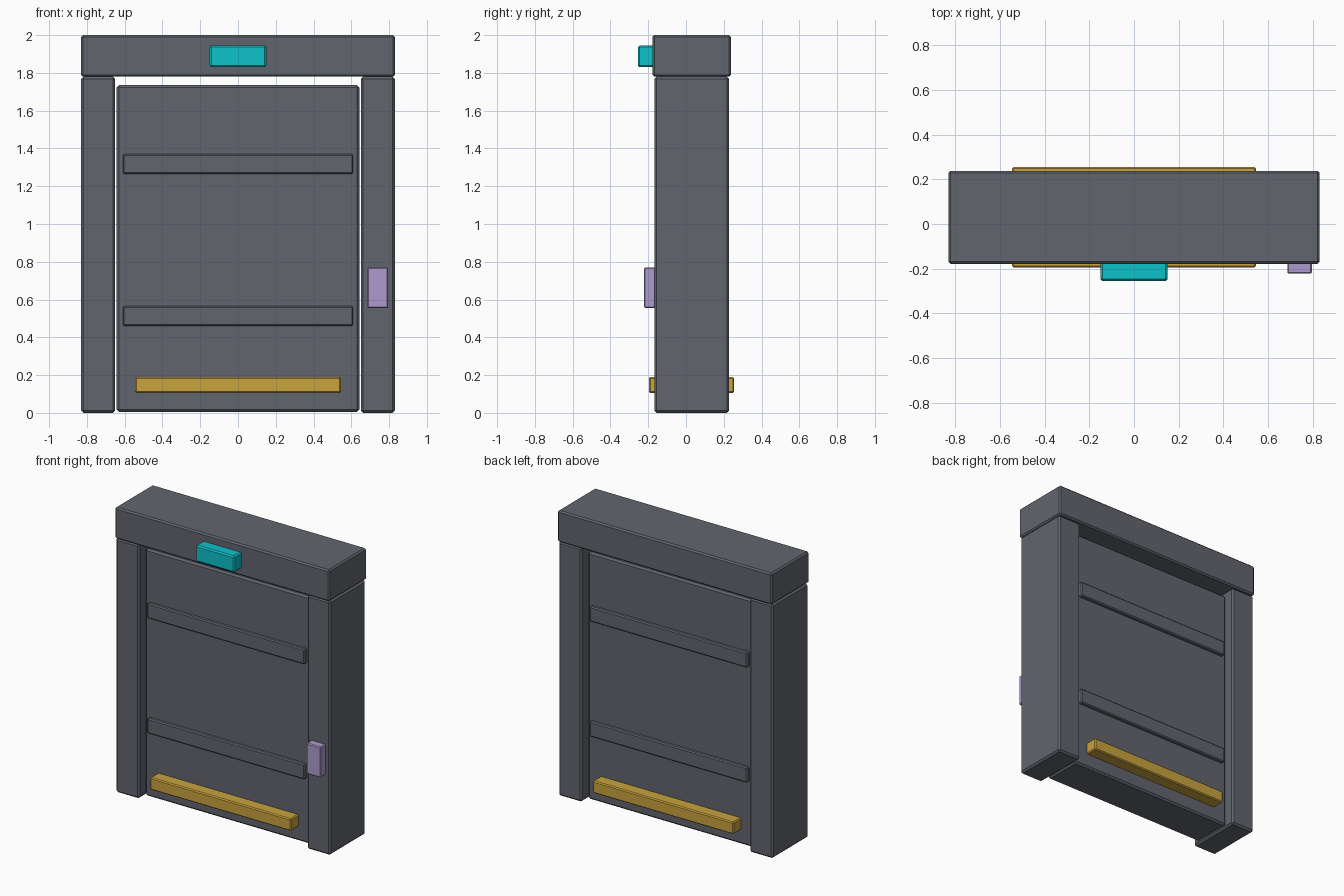
import bpy

cube = bpy.data.objects.get("Cube")
if cube:
    bpy.data.objects.remove(cube, do_unlink=True)


def material(name, rgb):
    mat = bpy.data.materials.new(name)
    mat.use_nodes = True
    colour = (*rgb, 1.0)
    mat.diffuse_color = colour
    mat.node_tree.nodes["Principled BSDF"].inputs["Base Color"].default_value = colour
    return mat


steel = material("slate grey", (0.122, 0.130, 0.156))
amber = material("amber yellow", (0.58, 0.366, 0.048))
cyan = material("cyan", (0.004, 0.54, 0.60))
lilac = material("lilac", (0.43, 0.33, 0.61))


def box(name, x, y, z, mat, bevel=0.01):
    """Chamfered box spanning the given (low, high) ranges."""
    spans = (x, y, z)
    bpy.ops.mesh.primitive_cube_add(size=1, location=[(a + b) / 2 for a, b in spans])
    obj = bpy.context.object
    obj.name = name
    obj.scale = [b - a for a, b in spans]
    bpy.ops.object.transform_apply(location=False, rotation=False, scale=True)
    mod = obj.modifiers.new("chamfer", "BEVEL")
    mod.width = bevel
    mod.segments = 1
    obj.data.materials.append(mat)
    return obj


MID = 0.03      # depth centre of the frame
DOOR = 0.14     # half depth of the door panel


def depth(half):
    return (MID - half, MID + half)


# Frame: lintel and two posts
box("lintel", (-0.83, 0.83), depth(0.208), (1.78, 2.0), steel)
for side, x in (("right", (-0.83, -0.65)), ("left", (0.65, 0.83))):
    box(side + "_post", x, depth(0.198), (0, 1.78), steel, 0.012)

# Door panel
box("door_panel", (-0.642, 0.642), depth(DOOR), (0.005, 1.735), steel, 0.012)

# Rails and bumper bar on both faces of the door
for face, sign in (("front", -1), ("back", 1)):
    def plate(out):
        return sorted((MID + sign * (DOOR - 0.02), MID + sign * out))

    for level, z in (("lower", 0.46), ("upper", 1.265)):
        box(f"{face}_{level}_rail", (-0.61, 0.61), plate(0.165),
            (z, z + 0.105), steel, 0.007)
    box(face + "_bumper_bar", (-0.545, 0.545), plate(0.225),
        (0.105, 0.19), amber, 0.007)

# Lamp on the lintel and control pad on the left post
box("lamp", (-0.15, 0.15), (-0.255, -0.165), (1.83, 1.945), cyan, 0.009)
box("control_pad", (0.685, 0.795), (-0.222, -0.155), (0.555, 0.77), lilac, 0.006)
